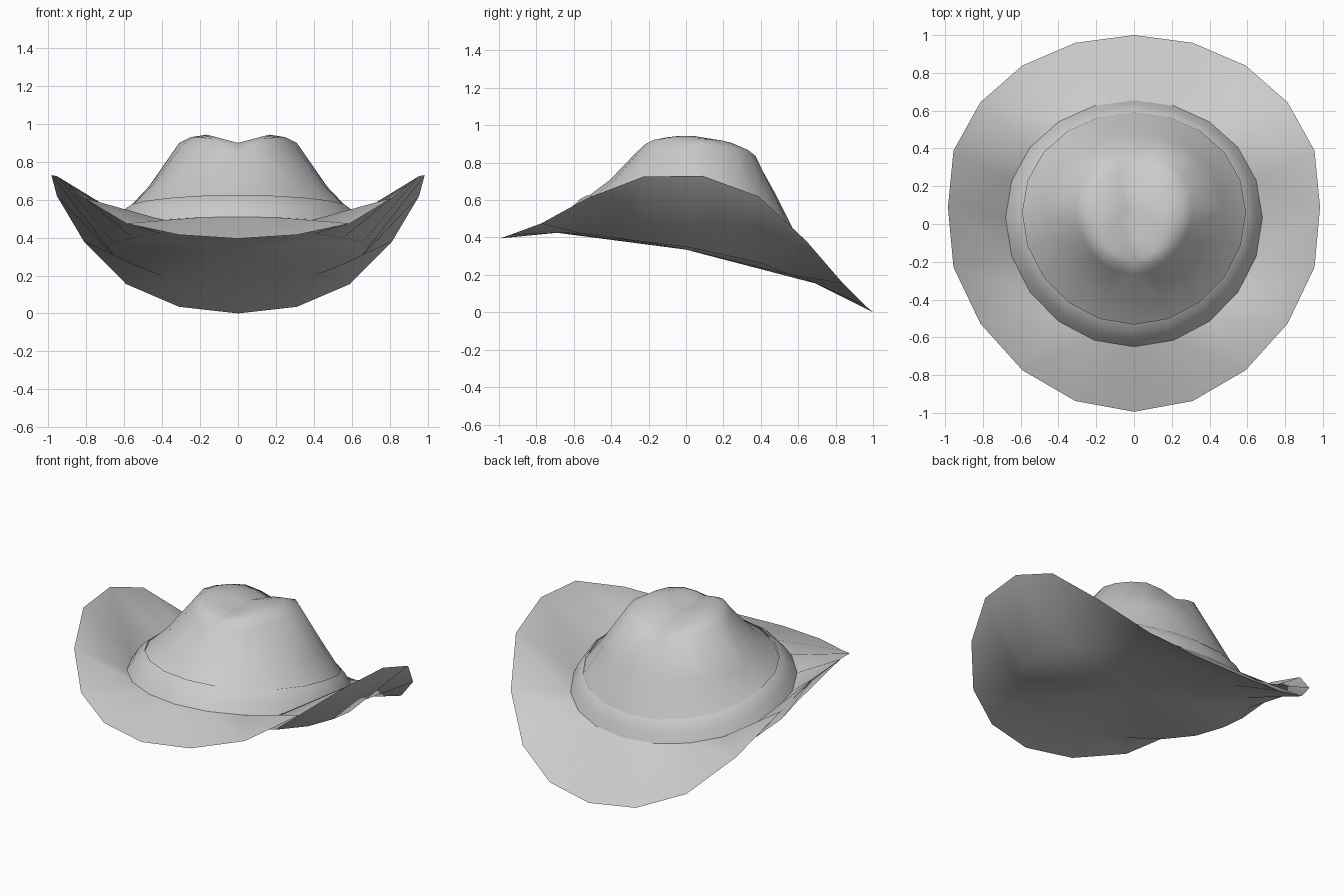
import bpy, bmesh
from math import sin, cos, pi, radians

cube = bpy.data.objects.get("Cube")
if cube:
    bpy.data.objects.remove(cube, do_unlink=True)

SIDES = 20
felt = bpy.data.materials.new("grey_felt")
felt.use_nodes = True
colour = (0.6, 0.6, 0.6, 1)
felt.diffuse_color = colour
felt.node_tree.nodes["Principled BSDF"].inputs["Base Color"].default_value = colour


def ring(rx, y_front, y_back, z_side, z_front, z_back, dip_front=0, dip_back=0):
    """Ellipse of points starting at the front, with its own height at front, side and back."""
    points = []
    for i in range(SIDES):
        a = 2 * pi * i / SIDES
        c = cos(a)
        x = rx * sin(a)
        y = (y_front + y_back) / 2 - c * (y_back - y_front) / 2 + 0.03 * sin(a) ** 2
        z_end, dip = (z_front, dip_front) if c > 0 else (z_back, dip_back)
        z = z_side + (z_end - z_side) * abs(c)
        z -= dip * max(0, 1 - abs(x) / 0.17)
        points.append((x, y, z))
    return points


def band_ring(t, lift):
    """Band outline, from its foot (t = 0) to its upper edge (t = 1)."""
    return ring(0.68 - 0.09 * t, 0.12 * t - 0.65, 0.655 - 0.065 * t,
                0.43 + lift * 1.08, 0.51 + lift, 0.295 + lift * 1.1)


def loft(name, rings, cap=None, sharp=40, downward=False):
    """Skin a stack of rings with mirrored triangles, optionally closing the last at a point."""
    bm = bmesh.new()
    loops = [[bm.verts.new(p) for p in r] for r in rings]
    for layer, (low, high) in enumerate(zip(loops, loops[1:])):
        for i in range(SIDES):
            j = (i + 1) % SIDES
            # Diagonals mirror left to right and front to back
            if (i % 10 < 5) == (layer % 2 == 0):
                bm.faces.new((low[i], low[j], high[j]))
                bm.faces.new((low[i], high[j], high[i]))
            else:
                bm.faces.new((low[i], low[j], high[i]))
                bm.faces.new((low[j], high[j], high[i]))
    if cap:
        tip = bm.verts.new(cap)
        for i in range(SIDES):
            bm.faces.new((loops[-1][i], loops[-1][(i + 1) % SIDES], tip))
    if downward:
        bmesh.ops.reverse_faces(bm, faces=bm.faces)
    mesh = bpy.data.meshes.new(name)
    bm.to_mesh(mesh)
    bm.free()
    mesh.materials.append(felt)
    obj = bpy.data.objects.new(name, mesh)
    bpy.context.collection.objects.link(obj)
    bpy.ops.object.select_all(action="DESELECT")
    obj.select_set(True)
    bpy.context.view_layer.objects.active = obj
    bpy.ops.object.shade_smooth_by_angle(angle=radians(sharp))


# Crown with a long pinched valley along the top
loft("crown", [
    band_ring(1, 0.105),
    ring(0.47, -0.41, 0.48, 0.67, 0.705, 0.65, 0, 0.02),
    ring(0.31, -0.27, 0.385, 0.90, 0.86, 0.86, 0.01, 0.06),
    ring(0.25, -0.235, 0.28, 0.93, 0.93, 0.91, 0.06, 0.055),
    ring(0.165, -0.19, 0.14, 0.945, 0.945, 0.945, 0.045, 0.05),
    ring(0.08, -0.09, 0.06, 0.945, 0.945, 0.945, 0.045, 0.045),
], cap=(0, 0, 0.9), sharp=60)

# Rounded band around the foot of the crown
loft("hat_band", [band_ring(0, 0), band_ring(0.35, 0.055),
                  band_ring(0.7, 0.095), band_ring(1, 0.115)])

# Brim heights run from front to back and mirror to the other side
RIM_Z = [0.395, 0.415, 0.475, 0.61, 0.725, 0.73, 0.62, 0.38, 0.155, 0.035, 0]
UNDER_Z = [0.425, 0.425, 0.42, 0.40, 0.375, 0.35, 0.305, 0.26, 0.20, 0.17, 0.155]
rim, under = [], []
for i in range(SIDES):
    a = 2 * pi * i / SIDES
    k = min(i, SIDES - i)
    rim.append((max(-0.985, min(0.985, 1.005 * sin(a))),
                0.003 - 0.997 * cos(a) + 0.085 * sin(a) ** 2, RIM_Z[k]))
    under.append((0.69 * sin(a), -0.69 * cos(a), UNDER_Z[k]))

# Upper side out to a knife edge, then back in along the closed underside
loft("brim", [band_ring(0, 0), rim, under], cap=(0, 0, 0.335), sharp=60, downward=True)
